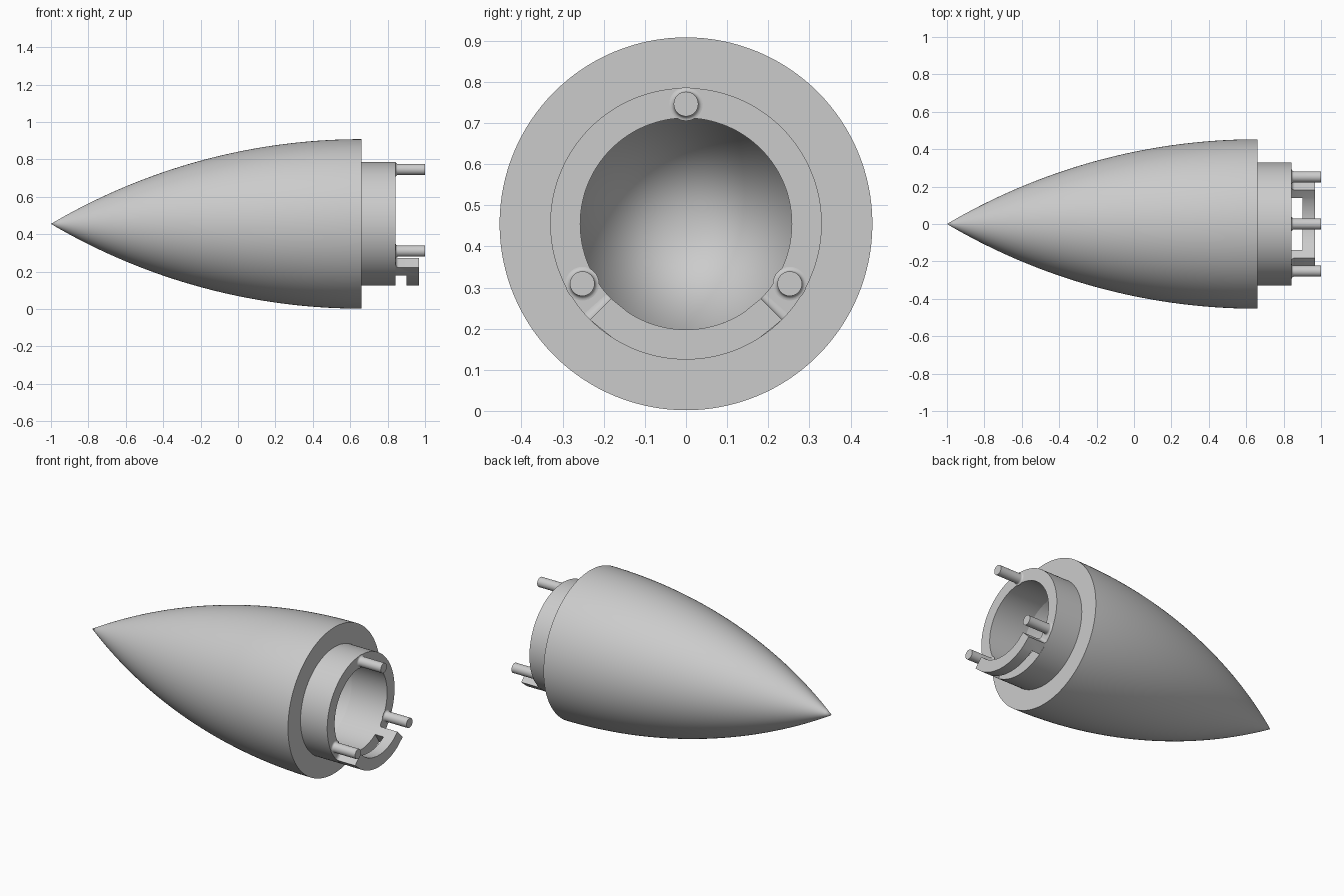
import bpy, bmesh, math

cube = bpy.data.objects.get("Cube")
if cube:
    bpy.data.objects.remove(cube)

AXIS_Z = 0.455      # height of the long axis
SEGMENTS = 128
BASE_X, BASE_R = 0.66, 0.453
RIM_X, OUTER_R, INNER_R = 0.843, 0.33, 0.257

grey = bpy.data.materials.new("plain grey")
grey.use_nodes = True
colour = (0.6, 0.6, 0.6, 1)
grey.diffuse_color = colour
grey.node_tree.nodes["Principled BSDF"].inputs["Base Color"].default_value = colour


def polar(x, r, angle):
    return (x, r * math.cos(angle), AXIS_Z + r * math.sin(angle))


def finish(name, bm):
    bmesh.ops.remove_doubles(bm, verts=bm.verts, dist=1e-5)
    bmesh.ops.recalc_face_normals(bm, faces=bm.faces)
    mesh = bpy.data.meshes.new(name)
    bm.to_mesh(mesh)
    bm.free()
    mesh.materials.append(grey)
    obj = bpy.data.objects.new(name, mesh)
    bpy.context.collection.objects.link(obj)
    bpy.ops.object.select_all(action="DESELECT")
    obj.select_set(True)
    bpy.context.view_layer.objects.active = obj
    bpy.ops.object.shade_smooth_by_angle(angle=math.radians(30))
    return obj


def lathe(name, profile, segments=SEGMENTS, offset=(0, 0)):
    """Turn a list of (x, radius) points around the long axis."""
    bm = bmesh.new()
    rings = []
    for x, r in profile:
        ring = []
        for i in range(segments):
            px, py, pz = polar(x, r, 2 * math.pi * i / segments)
            ring.append(bm.verts.new((px, py + offset[0], pz + offset[1])))
        rings.append(ring)
    for a, b in zip(rings, rings[1:]):
        for i in range(segments):
            j = (i + 1) % segments
            bm.faces.new((a[i], a[j], b[j], b[i]))
    return finish(name, bm)


# Nose shell: a tangent ogive closed by a flat shoulder
length = BASE_X + 1
arc_r = (BASE_R ** 2 + length ** 2) / (2 * BASE_R)
ogive = []
for i in range(49):
    x = -1 + length * i / 48
    ogive.append((x, max(0, math.sqrt(arc_r ** 2 - (BASE_X - x) ** 2) - arc_r + BASE_R)))
lathe("nose_shell", ogive + [(BASE_X, OUTER_R)])

# Collar with its bore and the conical cavity behind it
lathe("collar", [(BASE_X, OUTER_R), (RIM_X, OUTER_R), (RIM_X, INNER_R), (0.6, INNER_R)])
lathe("cavity", [(0.6, INNER_R), (-0.3, 0)])

# Three locating pins with a small fillet at the root
PIN_R, FILLET = 0.03, 0.011
root = []
for i in range(6):
    t = math.pi / 2 * i / 5
    root.append((RIM_X + FILLET * (1 - math.cos(t)), PIN_R + FILLET * (1 - math.sin(t))))
for name, degrees in (("top_pin", 90), ("right_pin", 210), ("left_pin", 330)):
    a = math.radians(degrees)
    lathe(name, root + [(1, PIN_R), (1, 0)], 32,
          (0.291 * math.cos(a), 0.291 * math.sin(a)))

# Slotted clip: stations of (degrees from bottom, lower x, upper x)
CLIP_X, SLOT_X, END, STEM = 0.967, 0.9, 45, 33
half = []
for i in range(6):
    t = math.pi / 2 * i / 5
    half.append((END + 3.5 * (1 - math.sin(t)), RIM_X, RIM_X + 0.017 * (1 - math.cos(t))))
half += [(END, RIM_X, CLIP_X), (STEM, RIM_X, CLIP_X), (STEM, SLOT_X, CLIP_X)]
middle = [(d, SLOT_X, CLIP_X) for d in range(STEM - 3, -STEM, -3)]
stations = half + middle + [(-d, lo, hi) for d, lo, hi in reversed(half)]

bm = bmesh.new()
columns = []
for d, lo, hi in stations:
    a = math.radians(d - 90)
    corners = ((lo, INNER_R), (lo, OUTER_R), (hi, OUTER_R), (hi, INNER_R))
    columns.append([bm.verts.new(polar(x, r, a)) for x, r in corners])
for a, b in zip(columns, columns[1:]):
    for i in range(4):
        j = (i + 1) % 4
        bm.faces.new((a[i], a[j], b[j], b[i]))
bmesh.ops.dissolve_degenerate(bm, dist=1e-5, edges=bm.edges)
finish("slotted_clip", bm)
